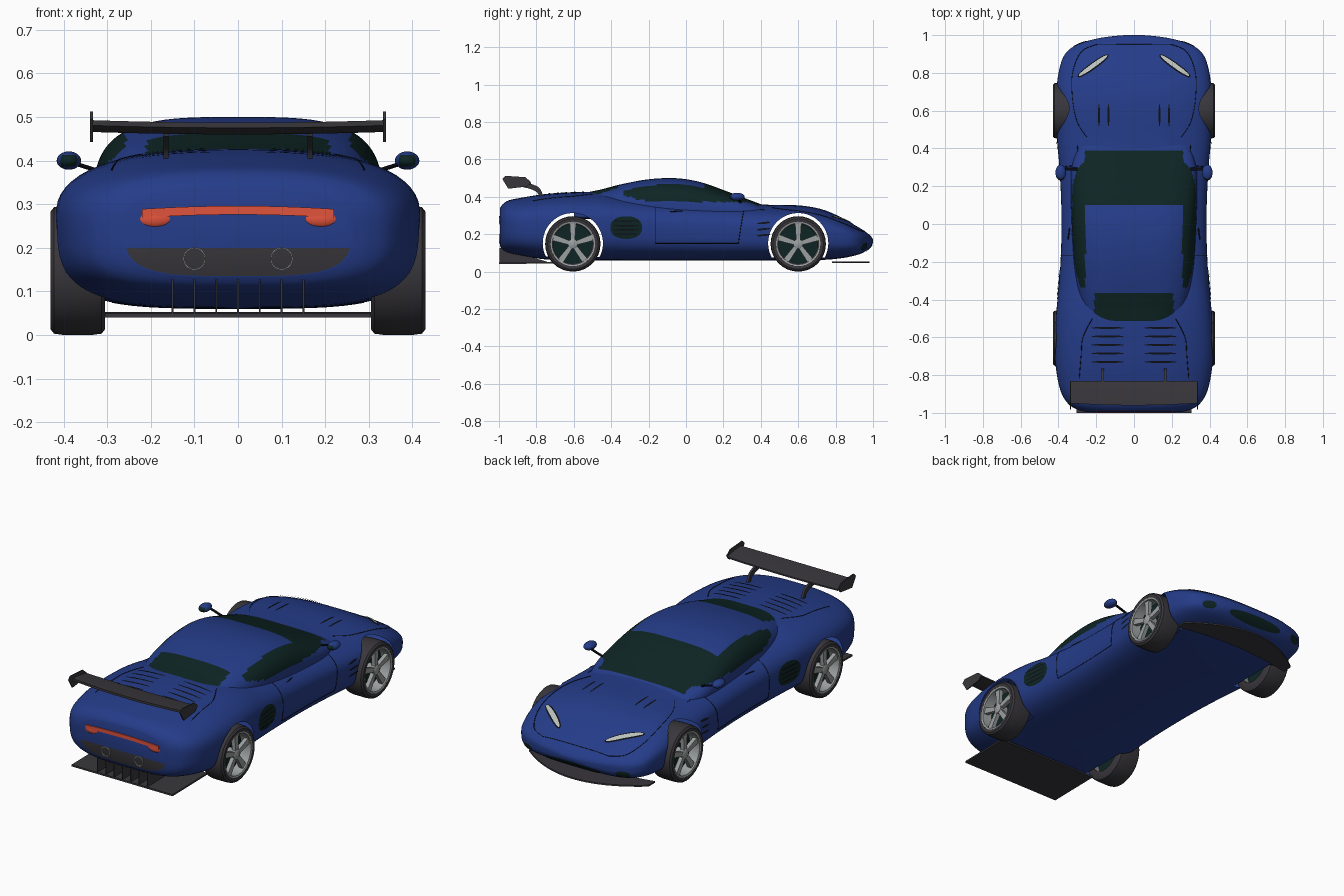
import bpy, bmesh, math
from mathutils import Vector, Matrix
from mathutils.bvhtree import BVHTree

if "Cube" in bpy.data.objects:
    bpy.data.objects.remove(bpy.data.objects["Cube"])


def material(name, r, g, b):
    m = bpy.data.materials.new(name)
    m.use_nodes = True
    m.diffuse_color = (r, g, b, 1)
    m.node_tree.nodes["Principled BSDF"].inputs["Base Color"].default_value = (r, g, b, 1)
    return m


BLUE = material("blue paint", .018, .045, .25)
GLASS = material("dark green glass", .004, .018, .017)
GREY = material("dark grey rubber", .04, .037, .043)
RED = material("red lamp", .75, .085, .045)
SILVER = material("silver alloy", .33, .35, .35)
LAMP = material("pale lamp", .5, .53, .5)
BLACK = material("black seam", .004, .005, .008)
made = []


def finish(name, bm, *mats, recalc=True):
    if recalc:
        bmesh.ops.recalc_face_normals(bm, faces=bm.faces)
    me = bpy.data.meshes.new(name)
    bm.to_mesh(me)
    ob = bpy.data.objects.new(name, me)
    bpy.context.collection.objects.link(ob)
    for m in mats:
        me.materials.append(m)
    made.append(ob)
    return ob


def loft(bm, rings, caps=True):
    vs = [[bm.verts.new(p) for p in ring] for ring in rings]
    n = len(vs[0])
    for a, b in zip(vs, vs[1:]):
        for i in range(n):
            bm.faces.new((a[i], a[(i + 1) % n], b[(i + 1) % n], b[i]))
    if caps:
        bm.faces.new(vs[0])
        bm.faces.new(vs[-1])


def prism(bm, yz, x0, x1):
    loft(bm, [[(x, y, z) for y, z in yz] for x in (x0, x1)])


def smooth_rows(rows, sub):
    """Catmull-Rom interpolation of table rows."""
    out = []
    for i in range(len(rows) - 1):
        quad = [rows[max(0, min(len(rows) - 1, i + k))] for k in (-1, 0, 1, 2)]
        for s in range(sub):
            t = s / sub
            out.append([b + .5 * t * (c - a + t * (2*a - 5*b + 4*c - d + t * (3 * (b - c) + d - a)))
                        for a, b, c, d in zip(*quad)])
    return out + [list(rows[-1])]


def power(c, n):
    return math.copysign(abs(c) ** (2 / n), c)


def oval(y, hw, low, mid, high, n_low, n_high, count=64):
    ring = []
    for k in range(count):
        a = 2 * math.pi * k / count
        s, n = math.sin(a), n_high if math.sin(a) >= 0 else n_low
        ring.append((hw * power(math.cos(a), n), y,
                     mid + (high - mid if s >= 0 else mid - low) * power(s, n)))
    return ring


# Body shell: y, half width, underside, top
stations = [(-.994, .26, .135, .34), (-.98, .305, .115, .36), (-.95, .35, .1, .38),
            (-.88, .39, .085, .395), (-.75, .415, .065, .415), (-.6, .42, .06, .425),
            (-.45, .41, .06, .425), (-.3, .395, .06, .405), (-.1, .385, .06, .385),
            (.1, .385, .06, .375), (.3, .395, .06, .365), (.45, .408, .06, .357),
            (.6, .415, .06, .354), (.72, .41, .062, .335), (.82, .395, .07, .295),
            (.9, .365, .085, .25), (.95, .3, .103, .22), (.985, .18, .13, .193), (1, .05, .153, .172)]
bm = bmesh.new()
loft(bm, [oval(y, w, lo, lo + .55 * (hi - lo), hi, 3.6, 2.6)
          for y, w, lo, hi in smooth_rows(stations, 4)])
bmesh.ops.recalc_face_normals(bm, faces=bm.faces)
tree = BVHTree.FromBMesh(bm)

# Tail panel: lower part of the rear cap is grey
cap = [f for f in bm.faces if len(f.verts) > 4 and f.normal.y < -.9]
bmesh.ops.bisect_plane(bm, geom=cap + list(cap[0].edges) + list(cap[0].verts),
                       plane_co=(0, 0, .2), plane_no=(0, 0, 1))
for f in bm.faces:
    if f.normal.y < -.99 and f.calc_center_median().z < .2 and len(f.verts) > 4:
        f.material_index = 1
body = finish("body_shell", bm, BLUE, GREY)

# Wheel arches cut out of the shell, leaving it open inside
AXLES, R, ARCH = (-.605, .6), .148, .161
bm = bmesh.new()
for y in AXLES:
    for s in (-1, 1):
        loft(bm, [[(s * x, y + ARCH * math.cos(k * math.pi / 24), .152 + ARCH * math.sin(k * math.pi / 24))
                   for k in range(48)] for x in (.29, .6)])
cutter = finish("arch_cutter", bm, BLUE)
cutter.hide_render = True
mod = body.modifiers.new("arches", 'BOOLEAN')
mod.operation, mod.solver, mod.object = 'DIFFERENCE', 'EXACT', cutter
bpy.context.view_layer.update()
cut = bpy.data.meshes.new_from_object(body.evaluated_get(bpy.context.evaluated_depsgraph_get()))
body.modifiers.clear()
body.data = cut
made.remove(cutter)
bpy.data.objects.remove(cutter)
bm = bmesh.new()
bm.from_mesh(cut)
wells = [f for f in bm.faces if any(all(abs(v.co.x) > .285 and math.hypot(v.co.y - y, v.co.z - .152) < ARCH + .0005
                                        for v in f.verts) for y in AXLES)]
bmesh.ops.delete(bm, geom=wells, context='FACES')
bm.to_mesh(cut)
bm.free()

# Cabin: y, half width, roof height; glass chosen by position
roof = [(-.6, .2, .39), (-.53, .24, .422), (-.45, .275, .44), (-.35, .3, .466), (-.22, .317, .491),
        (-.1, .325, .5), (0, .33, .494), (.1, .333, .472), (.2, .335, .436), (.3, .33, .398),
        (.39, .305, .364), (.46, .27, .335)]
bm = bmesh.new()
loft(bm, [oval(y, w, .28, .3, h, 4, 3.4, 96) for y, w, h in smooth_rows(roof, 8)])
for f in bm.faces:
    c = f.calc_center_median()
    x, y, z = abs(c.x), c.y, c.z
    screen = .1 < y < .39 and (x < .26 or z > .372)
    side = -.33 < y <= .1 and x > .257 and z > .373 + .25 * max(0, -.2 - y)
    rear = -.53 < y < -.37 and x < .21
    f.material_index = int((screen or side or rear) and z > .35)
finish("cabin", bm, BLUE, GLASS)


# Details laid on the body surface
def cast(u, v, axis, lift):
    o, d = {"top": ((u, v, 1), (0, 0, -1)),
            "left": ((1, u, v), (-1, 0, 0)), "right": ((-1, u, v), (1, 0, 0)),
            "nose": ((u, 2, v), (0, -1, 0))}[axis]
    o, d = Vector(o), Vector(d)
    p, n = tree.ray_cast(o, d)[:2]
    if p is None:
        p, n = tree.find_nearest(o + d)[:2]
    return p + n * lift * (-1 if n.dot(d) > 0 else 1)


def patch(name, mat, u, v, ru, rv, axis, turn=0, lift=.003, n=2.3):
    bm = bmesh.new()
    rings = []
    for t in (.02, .35, .7, 1):
        ring = []
        for k in range(28):
            a = math.pi * k / 14
            q = Matrix.Rotation(turn, 2) @ Vector((ru * t * power(math.cos(a), n), rv * t * power(math.sin(a), n)))
            ring.append(cast(u + q.x, v + q.y, axis, lift))
        rings.append(ring)
    loft(bm, rings, caps=False)
    bm.faces.new(bm.verts[:28]) if not bm.verts.ensure_lookup_table() else None
    finish(name, bm, mat)


def seam(name, pts, axis, width=.0018):
    cu = bpy.data.curves.new(name, 'CURVE')
    cu.dimensions, cu.bevel_depth, cu.bevel_resolution = '3D', width, 0
    path = smooth_rows(pts, 10)
    sp = cu.splines.new('POLY')
    sp.points.add(len(path) - 1)
    for q, (u, v) in zip(sp.points, path):
        q.co = (*cast(u, v, axis, .0005), 1)
    cu.materials.append(BLACK)
    bpy.context.collection.objects.link(bpy.data.objects.new(name, cu))


for s, side in ((1, "left"), (-1, "right")):
    seam(side + "_door_front_seam", [(.31, .335), (.295, .25), (.28, .15)], side)
    seam(side + "_door_sill_seam", [(.28, .15), (-.165, .15)], side)
    seam(side + "_door_rear_seam", [(-.165, .15), (-.165, .345)], side)
    seam(side + "_belt_seam", [(-.28, .365), (-.165, .352), (.1, .342), (.31, .335), (.42, .33)], side)
    seam(side + "_door_handle", [(-.085, .32), (-.02, .323)], side, .004)
    patch(side + "_side_intake", GLASS, -.32, .235, .085, .06, side)
    for z in (.2, .223, .246, .27):
        patch(side + "_intake_slat", BLACK, -.32, z, .07, .004, side, lift=.006)
    for i in range(3):
        patch(side + "_fender_vent", BLACK, .415, .195 + i * .032, .036, .005, side, .1)
    seam(side + "_hood_seam", [(s * .2, .95), (s * .28, .91), (s * .325, .8), (s * .325, .66),
                               (s * .3, .54), (s * .25, .46)], "top")
    seam(side + "_engine_cover_seam", [(s * .22, -.5), (s * .27, -.6), (s * .28, -.7), (s * .29, -.82)], "top")
    for x in (.135, .185):
        patch(side + "_hood_vent", BLACK, s * x, .575, .005, .058, "top")
    for i in range(5):
        patch(side + "_engine_louvre", BLACK, s * .14, -.55 - i * .045, .085, .005, "top")
    patch(side + "_headlight_surround", BLACK, s * .216, .836, .1, .018, "top", -s * .62)
    patch(side + "_headlight", LAMP, s * .216, .836, .092, .011, "top", -s * .62, .006)
    patch(side + "_brake_duct", GLASS, s * .285, .135, .035, .018, "nose")
seam("hood_front_seam", [(-.2, .95), (0, .952), (.2, .95)], "top")
patch("nose_grille", GLASS, 0, .127, .17, .02, "nose")


def ball(bm, loc, size):
    bmesh.ops.create_uvsphere(bm, u_segments=24, v_segments=14, radius=1,
                              matrix=Matrix.Translation(loc) @ Matrix.Diagonal((*size, 1)))


# Tail lamps with joining bar, exhaust rings
bm = bmesh.new()
for s in (-1, 1):
    ball(bm, (s * .19, -.988, .266), (.04, .012, .02))
loft(bm, [[(x, y, .286 - .15 * x * x + z) for y, z in ((-.999, -.01), (-.999, .01), (-.985, .01), (-.985, -.01))]
          for x in [i * .022 for i in range(-10, 11)]])
finish("tail_lamps", bm, RED)
circle = [(math.cos(k * math.pi / 16), math.sin(k * math.pi / 16)) for k in range(32)]
bm = bmesh.new()
for s in (-1, 1):
    loft(bm, [[(s * .1 + r * c, y, .175 + r * d) for c, d in circle]
              for r, y in ((.026, -.99), (.026, -.999), (.023, -.999), (.023, -.99))], caps=False)
finish("exhaust_rings", bm, SILVER)

# Wheels: tyre, rim, brake disc and five spokes
tyre = [(.305, .1), (.305, .135), (.313, .145), (.335, R), (.4, R), (.422, .145), (.43, .135),
        (.428, .119), (.4, .114), (.305, .1)]
rim = [(.428, .12), (.425, .11), (.36, .106), (.31, .1)]
for y0 in AXLES:
    for s in (-1, 1):
        tag = ("front_" if y0 > 0 else "rear_") + ("left" if s > 0 else "right")
        for part, mat, prof in (("tyre", GREY, tyre), ("brake_disc", GLASS, [(.355, .108), (.37, .108)]),
                                ("rim", SILVER, rim), ("hub", SILVER, [(.365, .026), (.418, .026), (.422, .02)])):
            bm = bmesh.new()
            loft(bm, [[(s * x, y0 + r * c, R + r * d) for c, d in circle] for x, r in prof],
                 caps=part in ("brake_disc", "hub"))
            if part == "rim":
                for k in range(5):
                    a = math.pi / 2 + k * math.tau / 5
                    ca, sa = math.cos(a), math.sin(a)
                    prism(bm, [(y0 + r * ca - w * sa, R + r * sa + w * ca) for r, w in
                               ((.015, -.011), (.112, -.017), (.112, .017), (.015, .011))], s * .395, s * .417)
            finish(tag + "_" + part, bm, mat)

# Rear wing with end plates and struts
bm = bmesh.new()
section = [(-.96, .487), (-.9, .484), (-.83, .472), (-.83, .464), (-.9, .46), (-.96, .475)]
loft(bm, [[(x, y + .1 * x * x * (y < -.95), z + .05 * x * x) for y, z in section]
          for x in [i * .0335 for i in range(-10, 11)]])
finish("wing_blade", bm, GREY)
for s, side in ((1, "left"), (-1, "right")):
    bm = bmesh.new()
    prism(bm, [(-.982, .495), (-.965, .512), (-.86, .505), (-.83, .48), (-.85, .455), (-.95, .443)],
          s * .333, s * .339)
    finish(side + "_wing_end_plate", bm, GREY)
    bm = bmesh.new()
    path = smooth_rows([(-.89, .468), (-.83, .455), (-.79, .435), (-.77, .395)], 5)
    loft(bm, [[(s * .165 + dx, y + dz * .5, z + dz) for dx, dz in
               ((-.006, -.012), (.006, -.012), (.006, .012), (-.006, .012))] for y, z in path])
    finish(side + "_wing_strut", bm, GREY)

    # Door mirror: glass faces rearward
    bm = bmesh.new()
    ball(bm, (s * .388, .272, .4), (.028, .042, .021))
    for f in bm.faces:
        f.material_index = int(f.normal.y < -.45)
    finish(side + "_mirror", bm, BLUE, GLASS)
    bm = bmesh.new()
    loft(bm, [[(s * x, .29 + .008 * c, z + .005 * d) for c, d in circle[::4]] for x, z in ((.3, .37), (.38, .395))])
    finish(side + "_mirror_arm", bm, BLACK)

# Rear diffuser and front splitter
bm = bmesh.new()
prism(bm, [(-1, .04), (-1, .049), (-.7, .053), (-.7, .044)], -.305, .305)
for i in range(-3, 4):
    prism(bm, [(-.998, .047), (-.998, .128), (-.74, .052)], i * .05 - .002, i * .05 + .002)
finish("rear_diffuser", bm, GREY)
bm = bmesh.new()
loft(bm, [[(x, y, z) for y, z in ((.78 + .04 * (1 - (x / .36) ** 2), .045), (.98 - 1.1 * x * x, .045),
                                  (.98 - 1.1 * x * x, .053), (.78 + .04 * (1 - (x / .36) ** 2), .053))]
          for x in [i * .036 for i in range(-10, 11)]])
finish("front_splitter", bm, GREY)

# Smooth shading with sharp creases kept
bpy.ops.object.select_all(action='DESELECT')
for ob in made:
    ob.select_set(True)
bpy.context.view_layer.objects.active = body
bpy.ops.object.shade_smooth_by_angle(angle=math.radians(40))
